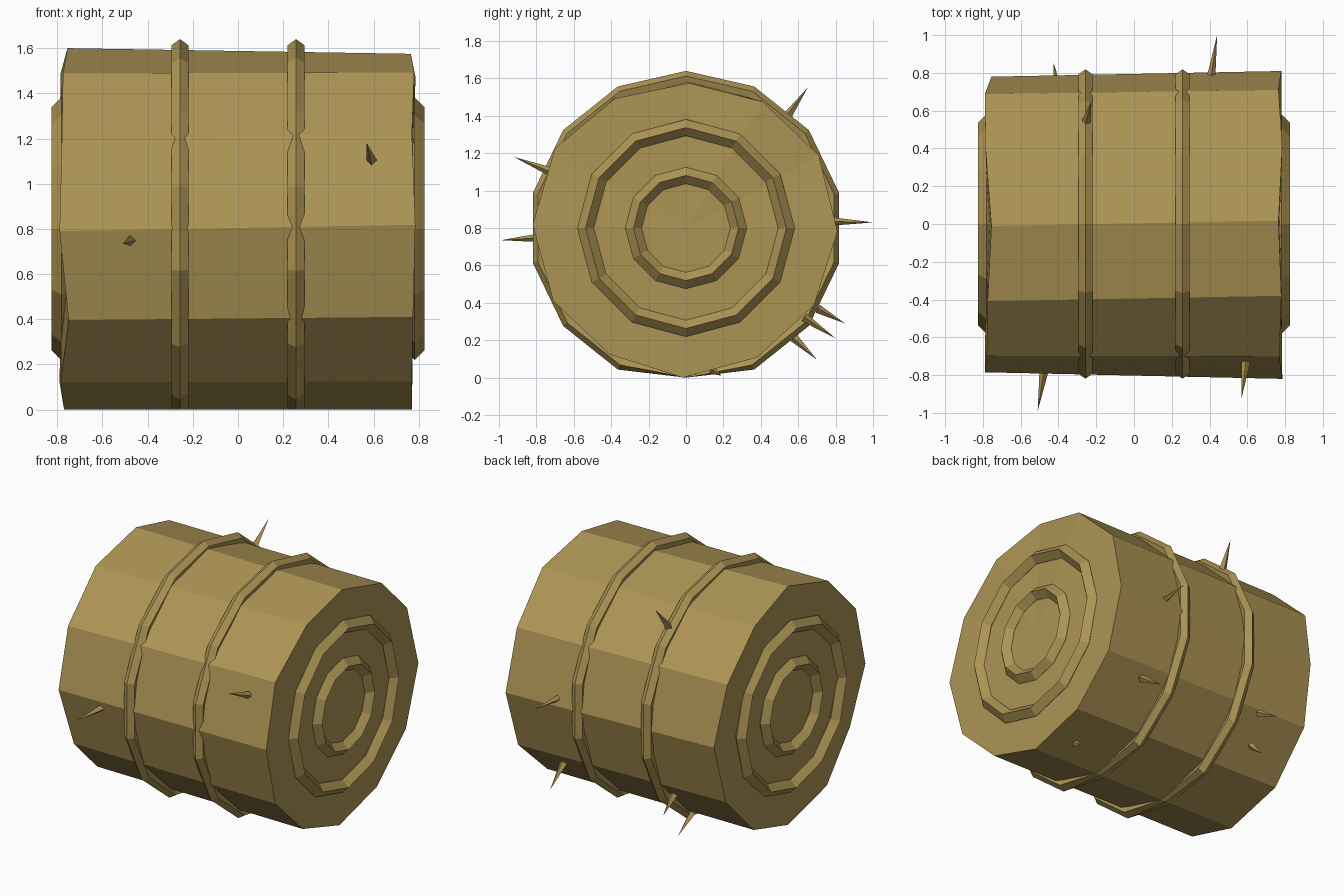
import bpy, bmesh, math
from mathutils import Vector

if "Cube" in bpy.data.objects:
    bpy.data.objects.remove(bpy.data.objects["Cube"])

CZ = 0.8  # height of the bale axis
straw = bpy.data.materials.new("straw")
straw.diffuse_color = (0.42, 0.30, 0.09, 1)
straw.use_nodes = True
straw.node_tree.nodes["Principled BSDF"].inputs["Base Color"].default_value = straw.diffuse_color


def finish(name, bm):
    # nothing goes below the ground
    for v in bm.verts:
        v.co.z = max(v.co.z, 0.0)
    bmesh.ops.recalc_face_normals(bm, faces=bm.faces)
    me = bpy.data.meshes.new(name)
    bm.to_mesh(me)
    bm.free()
    me.materials.append(straw)
    ob = bpy.data.objects.new(name, me)
    bpy.context.collection.objects.link(ob)
    return ob


def around(x, r, a):
    return Vector((x, r * math.sin(a), CZ + r * math.cos(a)))


def ring(name, x, major, minor, sides, section):
    # torus around the x axis with a low-poly section
    bm = bmesh.new()
    loops = []
    for i in range(sides):
        a = math.tau * i / sides
        loops.append([bm.verts.new(around(x + minor * math.sin(b), major + minor * math.cos(b), a))
                      for b in (math.tau * j / section for j in range(section))])
    for i in range(sides):
        p, q = loops[i], loops[(i + 1) % sides]
        for j in range(section):
            k = (j + 1) % section
            bm.faces.new((p[j], q[j], q[k], p[k]))
    finish(name, bm)


def spike(name, base, tip):
    # thin cone, sunk slightly into the bale
    base, tip = Vector(base), Vector(tip)
    d = tip - base
    root = base - d * 0.12
    bm = bmesh.new()
    bmesh.ops.create_cone(bm, cap_ends=True, segments=4, radius1=0.024, radius2=0,
                          depth=(tip - root).length)
    rot = d.to_track_quat('Z', 'Y')
    for v in bm.verts:
        v.co = rot @ v.co + (root + tip) / 2
    finish(name, bm)


# bale body: uneven twelve-sided drum lying along x
left_x = [.755, .785, .79, .755, .78, .79, .77, .785, .75, .79, .78, .775]
right_x = [.765, .785, .765, .78, .775, .77, .77, .77, .775, .785, .77, .78]
left_r = [.80, .79, .80, .78, .79, .79, .80, .78, .79, .785, .80, .80]
right_r = [.775, .79, .81, .81, .80, .79, .80, .79, .81, .82, .82, .79]
bm = bmesh.new()
ends = []
for sign, xs, rs, twist in ((-1, left_x, left_r, -0.013), (1, right_x, right_r, 0.022)):
    loop = [bm.verts.new(around(sign * xs[k], rs[k], math.tau * k / 12 + twist)) for k in range(12)]
    hub = bm.verts.new((sign * 0.78, 0, CZ))
    for k in range(12):
        bm.faces.new((hub, loop[k], loop[(k + 1) % 12]))
    ends.append(loop)
for k in range(12):
    n = (k + 1) % 12
    bm.faces.new((ends[0][k], ends[1][k], ends[1][n], ends[0][n]))
finish("bale_body", bm)

# twine bands and raised end rings, mirrored
for side, s in (("left", -1), ("right", 1)):
    ring(f"{side}_twine_band", s * 0.257, 0.80, 0.04, 14, 5)
    ring(f"{side}_outer_end_ring", s * 0.782, 0.537, 0.044, 12, 4)
    ring(f"{side}_inner_end_ring", s * 0.782, 0.281, 0.044, 12, 4)

# loose straws sticking out
straws = [
    ((-.48, -.80, .747), (-.51, -.99, .735)),
    ((.59, -.745, 1.11), (.57, -.92, 1.18)),
    ((.41, .79, .835), (.44, 1.0, .83)),
    ((-.25, .555, 1.417), (-.225, .65, 1.55)),
    ((-.405, .72, .36), (-.425, .85, .29)),
    ((.47, .65, .31), (.455, .80, .21)),
    ((-.45, .59, .20), (-.43, .70, .096)),
    ((.585, .14, .04), (.58, .19, .01)),
]
for i, (b, t) in enumerate(straws):
    spike(f"loose_straw_{i + 1}", b, t)
